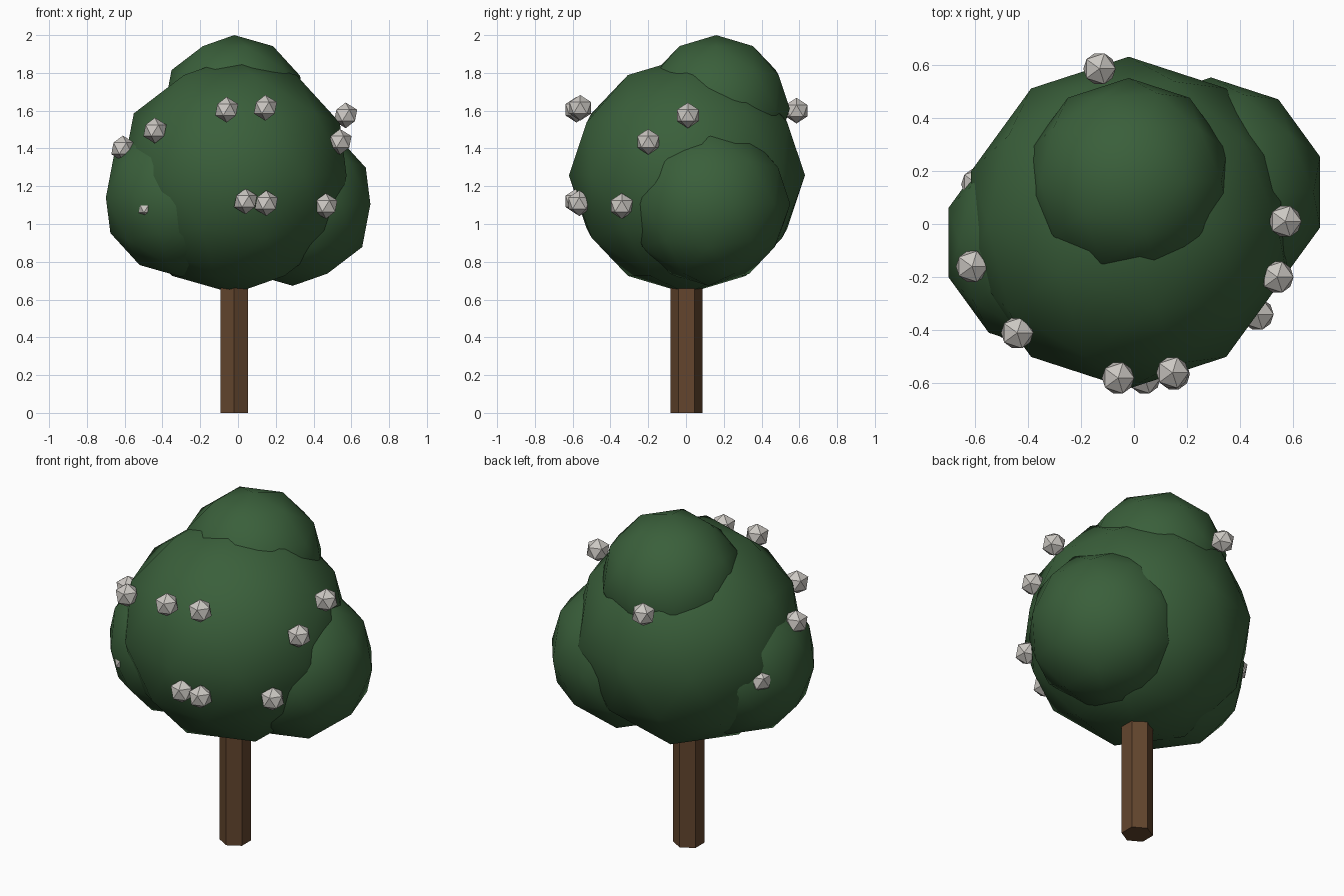
import bpy
import math

if "Cube" in bpy.data.objects:
    bpy.data.objects.remove(bpy.data.objects["Cube"])


def material(name, rgb):
    m = bpy.data.materials.new(name)
    m.diffuse_color = (*rgb, 1.0)
    m.use_nodes = True
    m.node_tree.nodes["Principled BSDF"].inputs["Base Color"].default_value = m.diffuse_color
    return m


LEAF = material("leaf green", (0.042, 0.115, 0.043))
BARK = material("bark brown", (0.125, 0.060, 0.027))
BLOSSOM = material("pale blossom", (0.60, 0.575, 0.54))


def ball(name, centre, radius, subdivisions, mat, smooth):
    bpy.ops.mesh.primitive_ico_sphere_add(subdivisions=subdivisions, radius=radius, location=centre)
    ob = bpy.context.object
    ob.name = name
    ob.data.materials.append(mat)
    if smooth:
        bpy.ops.object.shade_smooth()
    else:
        bpy.ops.object.shade_flat()
    return ob


# Hexagonal trunk, its top hidden inside the crown
bpy.ops.mesh.primitive_cylinder_add(vertices=6, radius=0.085, depth=0.9, location=(-0.02, 0.003, 0.45))
trunk = bpy.context.object
trunk.name = "trunk"
trunk.data.materials.append(BARK)

# Crown: four overlapping smooth leaf clumps
for name, centre, radius in [
    ("crown_main", (-0.02, 0.005, 1.257), 0.625),
    ("crown_top", (-0.02, 0.16, 1.61), 0.39),
    ("crown_right", (0.29, 0.12, 1.105), 0.432),
    ("crown_left", (-0.30, -0.07, 1.14), 0.42),
]:
    ball(name, centre, radius, 2, LEAF, True)

# Small faceted blossoms scattered over the crown
blossoms = [
    (-0.06, -0.58, 1.605), (0.145, -0.56, 1.615), (-0.44, -0.41, 1.495),
    (-0.61, -0.16, 1.40), (0.57, 0.01, 1.575), (0.54, -0.20, 1.435),
    (0.04, -0.58, 1.12), (0.15, -0.565, 1.11), (0.465, -0.34, 1.095),
    (-0.48, -0.37, 1.09), (-0.59, 0.15, 1.17), (-0.13, 0.585, 1.60),
]
for i, centre in enumerate(blossoms, 1):
    ball(f"blossom_{i}", centre, 0.068, 1, BLOSSOM, False)
